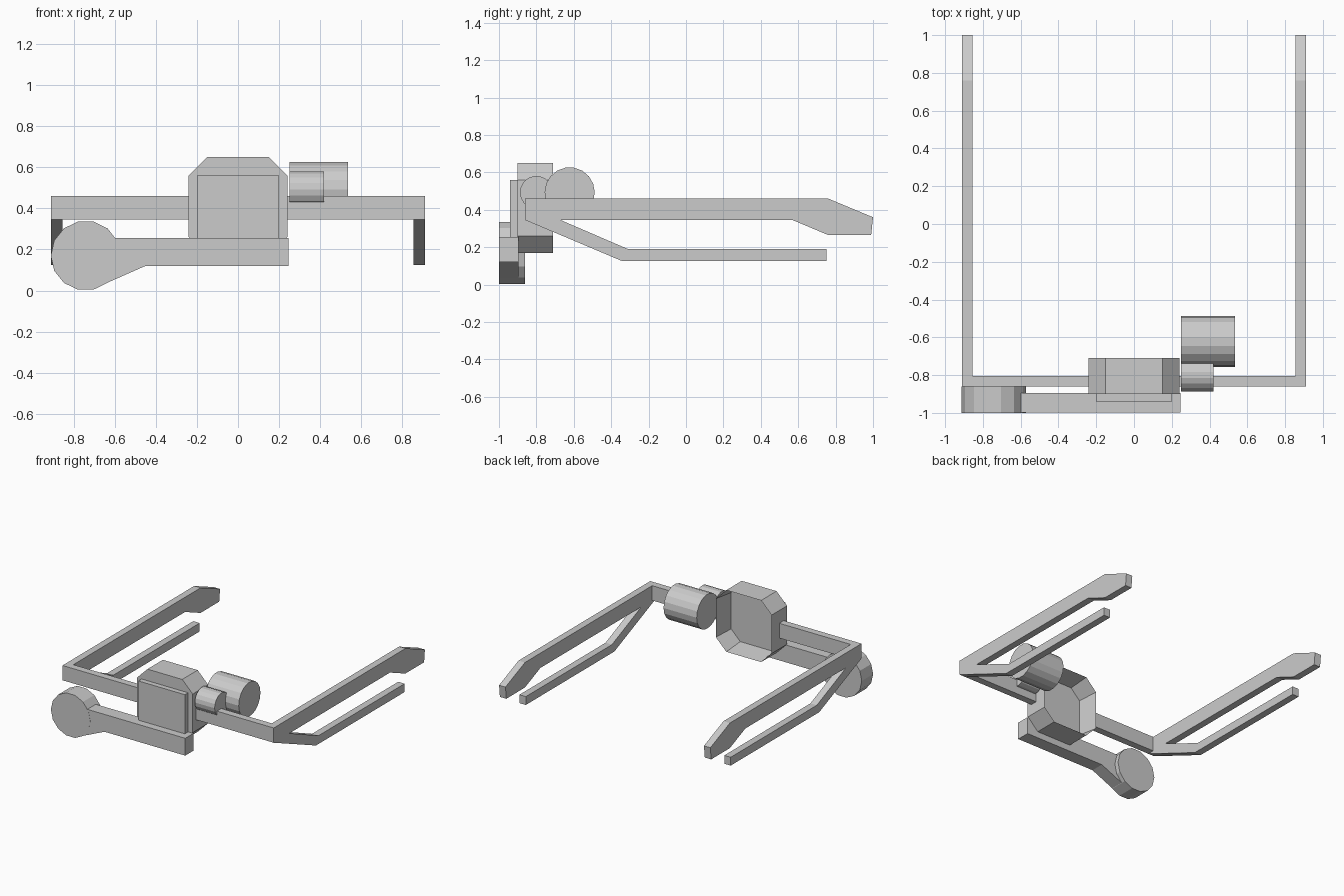
import bpy, bmesh, math
from mathutils import Vector

old = bpy.data.objects.get("Cube")
if old:
    bpy.data.objects.remove(old)

grey = bpy.data.materials.new("plain grey")
grey.use_nodes = True
COLOUR = (0.6, 0.6, 0.6, 1)
grey.diffuse_color = COLOUR
grey.node_tree.nodes["Principled BSDF"].inputs["Base Color"].default_value = COLOUR


def finish(name, bm):
    bmesh.ops.recalc_face_normals(bm, faces=bm.faces)
    mesh = bpy.data.meshes.new(name)
    bm.to_mesh(mesh)
    bm.free()
    mesh.materials.append(grey)
    obj = bpy.data.objects.new(name, mesh)
    bpy.context.collection.objects.link(obj)
    return obj


def prism(name, profile, axis, start, end):
    """Extrude a profile: (y, z) points along x, or (x, z) points along y."""
    bm = bmesh.new()
    if axis == "x":
        points = [(start, a, z) for a, z in profile]
        move = Vector((end - start, 0, 0))
    else:
        points = [(a, start, z) for a, z in profile]
        move = Vector((0, end - start, 0))
    face = bm.faces.new([bm.verts.new(p) for p in points])
    new = bmesh.ops.extrude_face_region(bm, geom=[face])["geom"]
    bmesh.ops.translate(bm, vec=move, verts=[v for v in new if isinstance(v, bmesh.types.BMVert)])
    return finish(name, bm)


def rect(a0, a1, z0, z1):
    return [(a0, z0), (a1, z0), (a1, z1), (a0, z1)]


def circle(a, z, radius, sides):
    step = math.tau / sides
    return [(a + radius * math.cos(i * step), z + radius * math.sin(i * step)) for i in range(sides)]


# Side arms and the lower struts that branch from them
arm = [(-0.86, 0.345), (0.57, 0.345), (0.76, 0.265), (0.99, 0.265),
       (1.0, 0.36), (0.76, 0.46), (-0.86, 0.46)]
strut = [(-0.86, 0.345), (-0.34, 0.125), (0.75, 0.125), (0.75, 0.19),
         (-0.31, 0.19), (-0.67, 0.345)]
for side, s in (("left", 1), ("right", -1)):
    prism(side + "_arm", arm, "x", s * 0.855, s * 0.91)
    prism(side + "_strut", strut, "x", s * 0.855, s * 0.91)
    # Brow bar halves meet the sides of the housing
    prism(side + "_brow_bar", rect(s * 0.23, s * 0.855, 0.345, 0.46), "y", -0.86, -0.805)

# Eight-sided housing, hollowed from the back
W, C, MID = 0.24, 0.15, 0.41
octagon = [(-C, MID - W), (C, MID - W), (W, MID - C), (W, MID + C),
           (C, MID + W), (-C, MID + W), (-W, MID + C), (-W, MID - C)]
housing = prism("housing", octagon, "y", -0.90, -0.71)
bm = bmesh.new()
bm.from_mesh(housing.data)
bm.faces.ensure_lookup_table()
back = max(bm.faces, key=lambda f: f.calc_center_median().y)
bmesh.ops.inset_region(bm, faces=[back], thickness=0.022)
bmesh.ops.translate(bm, vec=(0, -0.16, 0), verts=back.verts)
bm.to_mesh(housing.data)
bm.free()
prism("housing_front_plate", rect(-0.2, 0.2, 0.25, 0.56), "y", -0.94, -0.90)

# Lower front boom with a round end
boom = [(-0.70, 0.01), (-0.45, 0.12), (0.245, 0.12), (0.245, 0.255), (-0.70, 0.255)]
prism("boom", boom, "y", -0.999, -0.895)
prism("boom_disc", circle(-0.742, 0.17, 0.17, 14), "y", -1.0, -0.86)

# Two drums beside the housing
prism("large_drum", circle(-0.622, 0.493, 0.134, 18), "x", 0.25, 0.535)
prism("small_drum", circle(-0.80, 0.493, 0.088, 18), "x", 0.25, 0.42)
